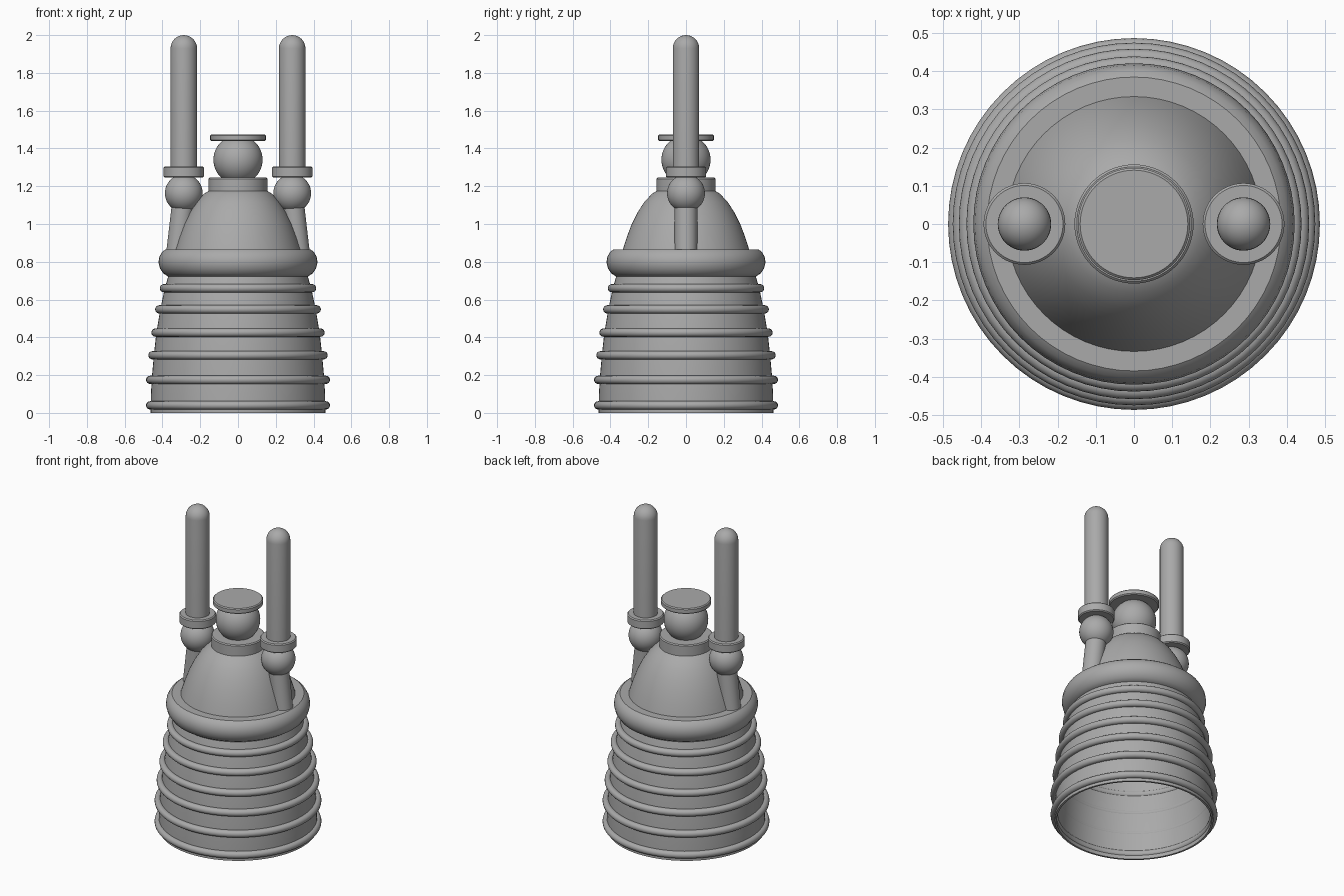
import bpy, math
from mathutils import Vector

cube = bpy.data.objects.get("Cube")
if cube:
    bpy.data.objects.remove(cube)

metal = bpy.data.materials.new("grey_metal")
metal.use_nodes = True
GREY = (0.4, 0.4, 0.4, 1)
metal.diffuse_color = GREY
metal.node_tree.nodes["Principled BSDF"].inputs["Base Color"].default_value = GREY


def finish(obj, name, angle=35):
    obj.name = name
    obj.data.materials.append(metal)
    bpy.ops.object.select_all(action="DESELECT")
    obj.select_set(True)
    bpy.context.view_layer.objects.active = obj
    bpy.ops.object.shade_smooth_by_angle(angle=math.radians(angle))
    return obj


def lathe(name, profile, x=0, sides=64):
    """Spin (radius, height) points around a vertical axis; radius 0 makes a pole."""
    verts, rows, faces = [], [], []
    for r, z in profile:
        n = 1 if r == 0 else sides
        rows.append([len(verts) + i % n for i in range(sides)])
        for i in range(n):
            a = math.tau * i / sides
            verts.append((x + r * math.cos(a), r * math.sin(a), z))
    for low, high in zip(rows, rows[1:]):
        for i in range(sides):
            j = (i + 1) % sides
            quad = [low[i], low[j], high[j], high[i]]
            faces.append(list(dict.fromkeys(quad)))
    mesh = bpy.data.meshes.new(name)
    mesh.from_pydata(verts, [], faces)
    obj = bpy.data.objects.new(name, mesh)
    bpy.context.collection.objects.link(obj)
    return finish(obj, name)


def disc(name, radius, z0, z1, x=0, bevel=0.006):
    return lathe(name, [(0, z0), (radius - bevel, z0), (radius, z0 + bevel),
                        (radius, z1 - bevel), (radius - bevel, z1), (0, z1)], x)


def ball(name, radius, x, z):
    bpy.ops.mesh.primitive_uv_sphere_add(segments=48, ring_count=24,
                                         radius=radius, location=(x, 0, z))
    return finish(bpy.context.object, name)


# Hollow bell: outer wall up, inner wall back down
bell = [(0.463, 0), (0.461, 0.1), (0.455, 0.2), (0.446, 0.3), (0.433, 0.42),
        (0.413, 0.54), (0.39, 0.65), (0.365, 0.74), (0.34, 0.82)]
inner = [(r - 0.012, z) for r, z in bell]
lathe("nozzle_bell", [(0, 0.83)] + inner[::-1] + bell + [(0, 0.84)])

# Stiffening hoops around the bell
hoops = [(0.465, 0.04), (0.465, 0.175), (0.453, 0.305),
         (0.437, 0.425), (0.417, 0.548), (0.392, 0.66)]
for i, (radius, z) in enumerate(hoops):
    bpy.ops.mesh.primitive_torus_add(major_radius=radius, minor_radius=0.022,
                                     major_segments=64, minor_segments=16,
                                     location=(0, 0, z))
    finish(bpy.context.object, f"bell_hoop_{i + 1}")

# Thick collar with a flat top
lathe("collar", [(0.34, 0.72), (0.37, 0.722), (0.395, 0.738), (0.413, 0.765), (0.421, 0.797),
                 (0.416, 0.827), (0.402, 0.852), (0.385, 0.865), (0.3, 0.865)])

# Domed combustion chamber and neck
lathe("chamber_dome", [(0.338, 0.85), (0.332, 0.872), (0.312, 0.935), (0.287, 1.0),
                       (0.257, 1.06), (0.222, 1.115), (0.18, 1.16), (0.13, 1.19), (0, 1.2)])
disc("neck", 0.156, 1.165, 1.245)
ball("top_ball", 0.13, 0, 1.34)
disc("top_plate", 0.147, 1.44, 1.475)

# Side pumps: strut, ball, flange and round-ended rod
for side, sign in (("left", 1), ("right", -1)):
    x = sign * 0.287
    top, foot = Vector((x, 0, 1.13)), Vector((sign * 0.322, 0, 0.83))
    bpy.ops.mesh.primitive_cylinder_add(vertices=32, radius=0.06, depth=(top - foot).length,
                                        location=(top + foot) / 2)
    strut = bpy.context.object
    strut.rotation_euler = (top - foot).to_track_quat("Z", "Y").to_euler()
    finish(strut, side + "_strut")
    ball(side + "_pump_ball", 0.1, x, 1.163)
    disc(side + "_flange", 0.107, 1.246, 1.304, x)
    arc = [(0.07 * math.cos(t * math.pi / 16), 1.93 + 0.07 * math.sin(t * math.pi / 16))
           for t in range(8)]
    lathe(side + "_rod", [(0.07, 1.25)] + arc + [(0, 2.0)], x, 48)
